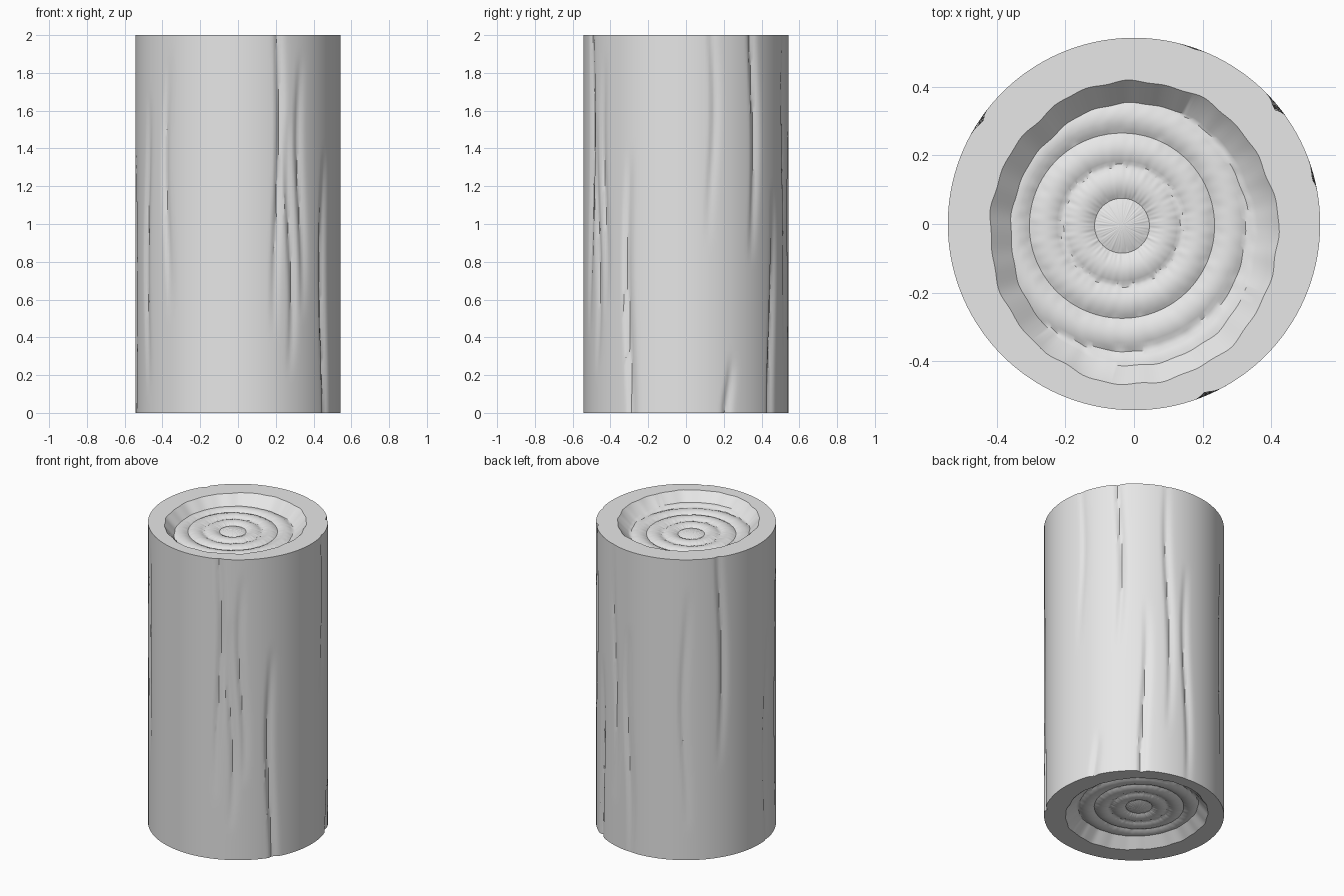
import bpy
import bmesh
from math import sin, cos, pi, radians, exp, hypot

cube = bpy.data.objects.get("Cube")
if cube:
    bpy.data.objects.remove(cube)

SEGS = 240
RADIUS = 0.543
HEIGHT = 2.0
ANGLES = [2 * pi * i / SEGS for i in range(SEGS)]

# Long bark grooves: angle in degrees, middle height, half length, depth
GROOVES = [
    (-68, 1.4, 1.0, .016), (-60, .9, .7, .014), (-53, 1.2, .7, .014),
    (-34, .5, .9, .02), (-134, 1.2, .7, .014), (-152, .9, .8, .014),
    (14, 1.6, .7, .009), (24, 0, .3, .014), (40, 1.6, .8, .018),
    (56, .3, .9, .018), (72, 1.2, .9, .014), (85, .7, .8, .014),
    (124, 1.0, .8, .012), (147, 1.5, .9, .014), (187, .6, .8, .01),
]

wood = bpy.data.materials.new("light grey")
wood.use_nodes = True
grey = (0.8, 0.8, 0.8, 1)
wood.diffuse_color = grey
wood.node_tree.nodes["Principled BSDF"].inputs["Base Color"].default_value = grey


def bark_radius(a, z):
    """Cylinder radius with tapering grooves that drift as they climb."""
    r = RADIUS
    for angle, middle, half, depth in GROOVES:
        t = (z - middle) / half
        if abs(t) < 1:
            drift = 0.03 * sin(3 * t + angle)
            d = (a - radians(angle) - drift + pi) % (2 * pi) - pi
            width = 0.025 if d < 0 else 0.05
            r -= depth * (1 - t * t) * exp(-(d / width) ** 2)
    return r


def wobble(a, size):
    return size * (sin(7 * a + 1) + sin(13 * a) + sin(23 * a + 2)) / 3


def oval(a, y, rx, ry, size):
    k = 1 + wobble(a, size)
    return rx * k * cos(a), y + ry * k * sin(a)


def ring_height(r, a):
    """Rounded growth rings with a sharp valley between them."""
    r += wobble(a * 2, 0.003)
    swell = sin(pi * r / 0.16 + pi / 2) if r < 0.08 else sin(pi * (r - 0.08) / 0.095)
    return HEIGHT - 0.073 + 0.016 * abs(swell) ** 0.8


def make_object(name, loops, centre=None):
    bm = bmesh.new()
    rows = [[bm.verts.new(p) for p in loop] for loop in loops]
    for low, high in zip(rows, rows[1:]):
        for i in range(SEGS):
            j = (i + 1) % SEGS
            bm.faces.new((low[i], low[j], high[j], high[i]))
    if centre:
        tip = bm.verts.new(centre)
        for i in range(SEGS):
            bm.faces.new((rows[-1][i], rows[-1][(i + 1) % SEGS], tip))
    mesh = bpy.data.meshes.new(name)
    bm.to_mesh(mesh)
    bm.free()
    mesh.materials.append(wood)
    obj = bpy.data.objects.new(name, mesh)
    bpy.context.collection.objects.link(obj)
    bpy.ops.object.select_all(action='DESELECT')
    obj.select_set(True)
    bpy.context.view_layer.objects.active = obj
    bpy.ops.object.shade_smooth_by_angle(angle=radians(35))
    return obj


# Bark: grooved side wall
ROWS = 48
bark = []
for k in range(ROWS + 1):
    z = HEIGHT * k / ROWS
    bark.append([(bark_radius(a, z) * cos(a), bark_radius(a, z) * sin(a), z) for a in ANGLES])
make_object("bark", bark)

# Cut ends: flat rim, sloping wall and ringed floor
CX, CY = -0.035, -0.005


def end_loops(outer_z):
    rim = [(bark_radius(a, outer_z) * cos(a), bark_radius(a, outer_z) * sin(a), HEIGHT)
           for a in ANGLES]
    if outer_z == 0:  # mirrored so it meets the bark after turning over
        rim = [(bark_radius(-a, 0) * cos(a), bark_radius(-a, 0) * sin(a), HEIGHT)
               for a in ANGLES]
    lip = [(*oval(a, -0.025, 0.42, 0.442, 0.015), HEIGHT) for a in ANGLES]
    floor = [oval(a, -0.03, 0.36, 0.383, 0.012) for a in ANGLES]
    loops = [rim, lip]
    inner = 0.30
    for k in range(9):  # blend from the oval wall to round rings
        t = k / 8
        loop = []
        for a, (fx, fy) in zip(ANGLES, floor):
            x = fx + t * (CX + inner * cos(a) - fx)
            y = fy + t * (CY + inner * sin(a) - fy)
            loop.append((x, y, ring_height(hypot(x - CX, y - CY), a)))
        loops.append(loop)
    steps = 30
    for k in range(1, steps):
        r = inner * (1 - k / steps)
        loops.append([(CX + r * cos(a), CY + r * sin(a), ring_height(r, a)) for a in ANGLES])
    return loops


TIP = (CX, CY, ring_height(0, 0))
make_object("top_end", end_loops(HEIGHT), TIP)
bottom = [[(x, -y, HEIGHT - z) for x, y, z in loop] for loop in end_loops(0)]
make_object("bottom_end", bottom, (TIP[0], -TIP[1], HEIGHT - TIP[2]))

# Point every end face outwards
for name in ("top_end", "bottom_end"):
    mesh = bpy.data.objects[name].data
    bm = bmesh.new()
    bm.from_mesh(mesh)
    up = 1 if name == "top_end" else -1
    bm.normal_update()
    flipped = [f for f in bm.faces if f.normal.z * up < 0]
    bmesh.ops.reverse_faces(bm, faces=flipped)
    bm.to_mesh(mesh)
    bm.free()
